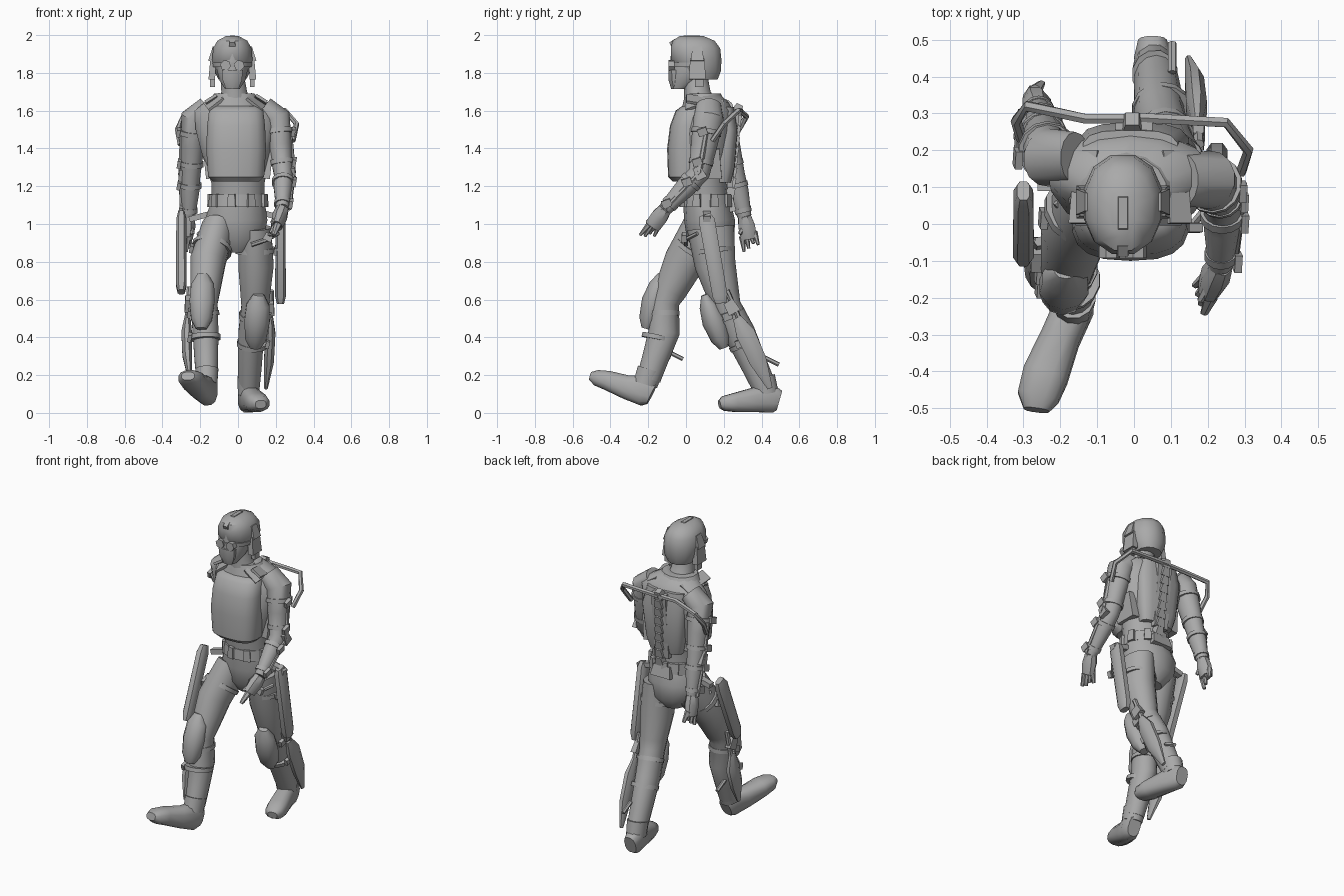
import bpy, bmesh, math, random
from mathutils import Vector, Matrix

if "Cube" in bpy.data.objects:
    bpy.data.objects.remove(bpy.data.objects["Cube"], do_unlink=True)
random.seed(4)

grey = bpy.data.materials.new("plain grey")
grey.use_nodes = True
colour = (0.4, 0.4, 0.4, 1)
grey.diffuse_color = colour
grey.node_tree.nodes["Principled BSDF"].inputs["Base Color"].default_value = colour
parts = []


def finish(name, bm):
    bmesh.ops.recalc_face_normals(bm, faces=bm.faces[:])
    mesh = bpy.data.meshes.new(name)
    bm.to_mesh(mesh)
    bm.free()
    mesh.materials.append(grey)
    obj = bpy.data.objects.new(name, mesh)
    bpy.context.collection.objects.link(obj)
    parts.append(obj)


def loft(name, rings, sides=14, power=2, flat=False, reference=(1, 0, 0)):
    """Skin oval rings (x, y, z, half width, half depth) along a path."""
    bm = bmesh.new()
    centres = [Vector(ring[:3]) for ring in rings]
    loops = []
    for i, ring in enumerate(rings):
        along = centres[min(i + 1, len(rings) - 1)] - centres[max(i - 1, 0)]
        along = Vector((0, 0, 1)) if flat else along.normalized()
        across = Vector(reference)
        across = (across - along * along.dot(across)).normalized()
        deep = along.cross(across)
        loop = []
        for k in range(sides):
            angle = math.tau * (k + 0.5) / sides
            c, s = math.cos(angle), math.sin(angle)
            u = math.copysign(abs(c) ** (2 / power), c) * ring[3]
            v = math.copysign(abs(s) ** (2 / power), s) * ring[4]
            loop.append(bm.verts.new(centres[i] + across * u + deep * v))
        loops.append(loop)
    for low, high in zip(loops, loops[1:]):
        for k in range(sides):
            j = (k + 1) % sides
            bm.faces.new((low[k], low[j], high[j], high[k]))
    bm.faces.new(loops[0])
    bm.faces.new(loops[-1])
    finish(name, bm)


def box(name, centre, size, tilt=(0, 0, 0), taper=1.0):
    """Block turned by tilt degrees, its top narrowed by taper."""
    bm = bmesh.new()
    bmesh.ops.create_cube(bm, size=1)
    for v in bm.verts:
        if v.co.z > 0:
            v.co.xy *= taper
    bmesh.ops.scale(bm, vec=size, verts=bm.verts)
    turn = Matrix.Identity(3)
    for axis, degrees in zip("XYZ", tilt):
        turn = Matrix.Rotation(math.radians(degrees), 3, axis) @ turn
    bm.transform(Matrix.Translation(centre) @ turn.to_4x4())
    finish(name, bm)


def rod(name, points, radius):
    loft(name, [(*p, radius, radius) for p in points], 6, reference=(0.2, -0.6, 1))


def strap(name, start, end, where, radius, width=0.025):
    """Band wrapped round a limb, with a buckle outside."""
    a, b = Vector(start), Vector(end)
    mid, step = a.lerp(b, where), (b - a).normalized() * width / 2
    loft(name, [(*(mid - step), radius, radius), (*(mid + step), radius, radius)])
    out = math.copysign(radius, mid.x)
    box(name + "_buckle", mid + Vector((out, -0.02, 0)), (0.02, 0.05, 0.04), (20, 10, 0))


# Trunk: pelvis, waist, shoulders and neck
loft("pelvis", [(-.01, .13, .85, .07, .07), (-.01, .13, .92, .15, .125), (-.01, .125, 1.02, .17, .135),
                (0, .11, 1.12, .145, .125)], flat=True)
loft("torso", [(0, .11, 1.08, .14, .12), (0, .1, 1.22, .145, .12), (-.01, .1, 1.35, .18, .14),
               (-.01, .12, 1.5, .22, .145), (-.01, .135, 1.6, .225, .115), (-.01, .125, 1.645, .17, .1),
               (-.015, .1, 1.69, .09, .075)], flat=True)
loft("neck", [(-.015, .09, 1.62, .1, .1), (-.02, .06, 1.7, .07, .07), (-.03, .05, 1.78, .065, .065)], flat=True)
loft("collar", [(-.015, .1, 1.62, .16, .12), (-.02, .09, 1.69, .11, .095)], flat=True)

# Armoured vest, front and back
loft("vest_front", [(-.01, .02, 1.225, .125, .09), (-.01, .01, 1.25, .15, .105), (-.01, .01, 1.4, .16, .11),
                    (-.01, .02, 1.52, .155, .105), (-.01, .035, 1.6, .145, .09), (-.01, .05, 1.625, .12, .07)],
     18, power=2.7, flat=True)
loft("vest_back", [(0, .19, 1.22, .11, .05), (0, .2, 1.3, .13, .06), (0, .21, 1.5, .15, .065),
                   (-.01, .2, 1.62, .13, .055)], power=3, flat=True)
for side in (-1, 1):
    box("shoulder_strap", (side * .125 - .01, .1, 1.65), (.07, .2, .015), (-10, side * 32, 0))
    box("collar_flap", (side * .11 - .015, .035, 1.645), (.1, .08, .015), (25, side * 38, 0))
    box("side_pouch", (side * .155, .12, 1.32), (.05, .14, .16), (0, side * 8, 0), .8)

# Belt with pouches
loft("belt", [(-.005, .11, 1.09, .155, .135), (-.005, .11, 1.155, .15, .13)], 18, flat=True)
for k in range(9):
    turn = math.tau * k / 9 + 0.3
    spot = (math.cos(turn) * .15, .11 + math.sin(turn) * .132, 1.125)
    box("belt_pouch", spot, (.025, .045, .07), (0, 0, math.degrees(turn)), .8)

# Segmented spine and the brace behind the hips
for k in range(9):
    rise = k / 8
    box("spine_segment", (.015 - .02 * rise, .235 + .04 * rise, 1.17 + .44 * rise),
        (.06, .06, .05), (-25, 0, 0), .6)
box("spine_plate", (0, .25, 1.4), (.1, .03, .42), (-5, 0, 0))
box("hip_brace", (0, .24, 1.1), (.14, .04, .07), (10, 0, 0), .8)

# Head, mask, helmet, goggles and headset
loft("head", [(-.03, -.035, 1.715, .04, .045), (-.03, 0, 1.76, .07, .085), (-.03, .03, 1.82, .085, .115),
              (-.03, .04, 1.9, .085, .12)], flat=True)
loft("mask", [(-.03, -.055, 1.715, .035, .025), (-.03, -.06, 1.76, .055, .035),
              (-.03, -.065, 1.815, .06, .03)], 8, flat=True)
loft("helmet", [(-.03, .09, 1.765, .075, .08), (-.03, .08, 1.81, .1, .108), (-.03, .055, 1.87, .11, .137),
                (-.03, .05, 1.93, .105, .135), (-.03, .04, 1.97, .082, .115), (-.03, .03, 1.995, .035, .065)],
     12, power=2.2, flat=True)
box("helmet_rail", (-.03, -.06, 1.95), (.04, .05, .05), (35, 0, 0), .7)
box("helmet_crest", (-.03, .03, 1.988), (.035, .12, .022), taper=.7)
loft("goggle_strap", [(-.03, .045, 1.83, .105, .13), (-.03, .045, 1.855, .107, .132)], flat=True)
for side in (-1, 1):
    x = -.03 + side * .036
    rod("goggle_lens", [(x, -.06, 1.84), (x, -.092, 1.84)], .029)
    x = -.03 + side * .105
    box("ear_cup", (x, .06, 1.82), (.035, .09, .11), (0, side * -4, 0), .85)
    box("ear_rail", (x, .06, 1.9), (.025, .07, .08), (0, side * -15, 0), .7)
    box("ear_guard", (x, .07, 1.755), (.025, .045, .06))


def arm(label, shoulder, elbow, wrist, tip):
    """Sleeve, glove, fingers, bracers and straps."""
    s, e, w, t = (Vector(p) for p in (shoulder, elbow, wrist, tip))
    side = math.copysign(1, s.x)
    loft(label + "_sleeve", [(*(s + Vector((side * -.07, 0, .06))), .06, .07), (*s, .075, .08),
                             (*s.lerp(e, .5), .063, .07), (*e, .052, .057),
                             (*e.lerp(w, .4), .05, .055), (*w, .034, .037)])
    loft(label + "_palm", [(*w, .035, .037), (*w.lerp(t, .3), .042, .048), (*w.lerp(t, .7), .032, .046)], 8)
    for k in range(4):
        root = w.lerp(t, .55) + Vector((0, (k - 1.5) * .022, (k - 1.5) * .008))
        end = t + Vector((side * -.008 * k, (k - 1.5) * .025, random.uniform(-.02, .03)))
        loft("finger", [(*root, .02, .017), (*end, .011, .008)], 6)
    thumb = w.lerp(t, .55) + Vector((side * -.03, -.045, 0))
    loft("thumb", [(*w.lerp(t, .15), .02, .02), (*thumb, .01, .01)], 6)
    strap("upper_arm_strap", s, e, .25, .08)
    strap("elbow_strap", s, e, .8, .065)
    strap("forearm_strap", e, w, .25, .06)
    strap("wrist_strap", e, w, .85, .045)
    # Outer frame following the sleeve
    out = Vector((side * .06, 0, 0))
    rod("arm_rod", [s.lerp(e, .2) + out, e + out * .9], .014)
    rod("forearm_rod", [e + out * .9, w + out * .6], .012)
    box("elbow_joint", e + out * .85, (.03, .06, .07), (25, 0, 0), .7)


arm("left_arm", (.205, .12, 1.56), (.24, .07, 1.27), (.235, -.11, 1.08), (.19, -.205, .95))
arm("right_arm", (-.23, .18, 1.56), (-.25, .255, 1.26), (-.26, .31, 1.04), (-.275, .345, .87))
rod("left_lift_arm", [(-.01, .29, 1.6), (.25, .275, 1.6), (.31, .2, 1.53), (.29, .14, 1.44)], .015)
rod("right_lift_arm", [(.01, .285, 1.6), (-.13, .285, 1.6), (-.29, .32, 1.57), (-.32, .28, 1.5),
                       (-.305, .23, 1.42)], .015)


def leg(label, hip, thigh, knee, calf, ankle, pad_push):
    """Trouser leg, knee pad, straps and calf frame."""
    h, m, k, c, a = (Vector(p) for p in (hip, thigh, knee, calf, ankle))
    side = math.copysign(1, h.x)
    loft(label + "_trouser", [(*h, .088, .125), (*m, .096, .108), (*m.lerp(k, .7), .08, .086),
                              (*k, .074, .078), (*c, .07, .083), (*c.lerp(a, .6), .064, .07), (*a, .057, .064)])
    front = k + Vector(pad_push)
    down = (c - m).normalized()
    loft(label + "_knee_pad", [(*(front - down * .15), .03, .02), (*(front - down * .09), .064, .05),
                               (*front, .07, .065), (*(front + down * .1), .058, .052),
                               (*(front + down * .15), .03, .025)], 10)
    strap("thigh_strap", h, m, .6, .108)
    strap("knee_strap", k, c, .35, .08)
    strap("calf_strap", k, a, .45, .082)
    # Bowed plate outside the calf
    out = Vector((side * .1, .03, 0))
    loft(label + "_calf_plate", [(*(k.lerp(c, .4) + out * .9), .015, .025), (*(c + out), .03, .055),
                                 (*(c.lerp(a, .5) + out), .028, .05), (*(a + out * .9), .01, .015)], 8)
    rod("knee_rod", [m.lerp(k, .6) + out * .85, c + out], .014)
    box("knee_joint", k + out * .85, (.035, .07, .07), (30, 0, 0), .8)
    spur = c.lerp(a, .5) + Vector((side * .04, .06, .02))
    rod("heel_spur", [spur, spur + Vector((0, .08, -.04))], .012)


leg("right_leg", (-.105, .105, .98), (-.16, -.01, .8), (-.18, -.115, .58), (-.172, -.115, .43),
    (-.165, -.198, .18), (-.01, -.055, .01))
leg("left_leg", (.09, .13, .98), (.095, .155, .78), (.09, .215, .56), (.07, .285, .42),
    (.058, .418, .13), (.01, -.065, -.075))

# Boots, from heel to toe
loft("right_boot", [(-.155, -.18, .1, .04, .06), (-.16, -.22, .12, .055, .085), (-.2, -.31, .135, .055, .065),
                    (-.24, -.41, .17, .064, .053), (-.26, -.47, .185, .058, .043), (-.265, -.505, .195, .035, .023)],
     12, power=2.6)
loft("left_boot", [(.05, .495, .065, .04, .055), (.05, .46, .075, .052, .075), (.07, .37, .07, .054, .068),
                   (.1, .26, .055, .062, .052), (.115, .2, .05, .054, .04), (.12, .177, .045, .03, .022)],
     12, power=2.6)
loft("right_boot_cuff", [(-.165, -.215, .15, .057, .067), (-.165, -.19, .23, .063, .07)], 12)
loft("left_boot_cuff", [(.055, .425, .1, .057, .068), (.057, .405, .19, .063, .069)], 12)

# Long thigh shields and their hangers
loft("left_shield", [(.225, .1, 1.05, .018, .03), (.225, .11, 1.02, .028, .045), (.225, .18, .62, .03, .042),
                     (.225, .185, .58, .02, .03)], 8, power=3)
loft("right_shield", [(-.3, .09, 1.06, .018, .03), (-.3, .07, 1.02, .028, .045), (-.3, -.07, .68, .03, .042),
                      (-.3, -.09, .64, .02, .03)], 8, power=3)
for side in (-1, 1):
    box("shield_hanger", (side * .2, .11, 1.04), (.12, .04, .03), (0, side * 15, 0))
    rod("thigh_cord", [(side * .21, .06, .95), (side * .16, 0, .92), (side * .07, 0, .89)], .012)
    box("cord_clip", (side * .16, -.01, .93), (.05, .03, .04), (0, side * 25, 0), .8)

# Smooth shading with sharp creases
bpy.ops.object.select_all(action="DESELECT")
for obj in parts:
    obj.select_set(True)
bpy.context.view_layer.objects.active = parts[0]
bpy.ops.object.shade_smooth_by_angle(angle=math.radians(40))
